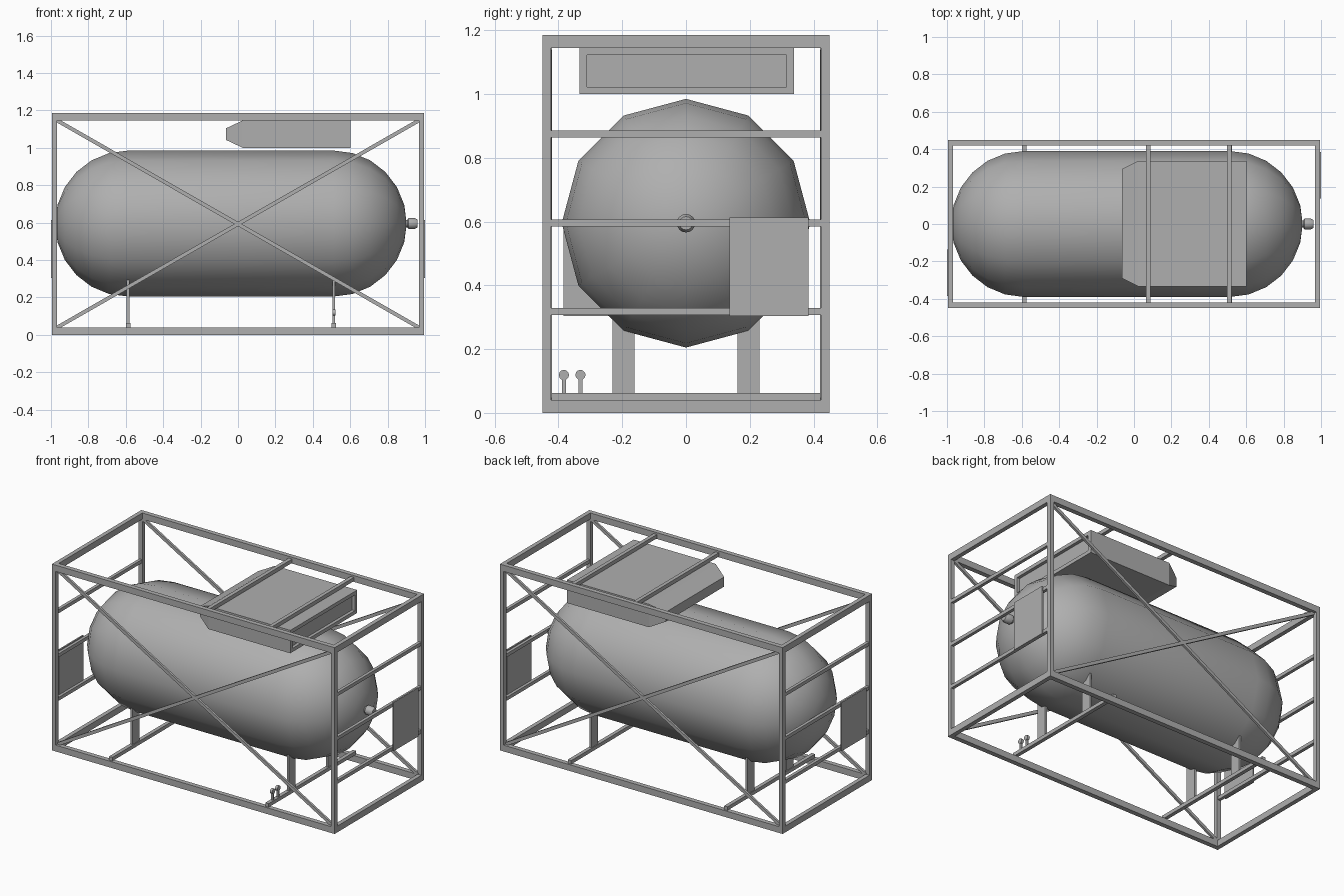
import bpy, bmesh, math
from mathutils import Vector, Matrix

if "Cube" in bpy.data.objects:
    bpy.data.objects.remove(bpy.data.objects["Cube"])

steel = bpy.data.materials.new("dark_grey_steel")
steel.diffuse_color = (0.43, 0.43, 0.43, 1)
steel.use_nodes = True
steel.node_tree.nodes["Principled BSDF"].inputs["Base Color"].default_value = steel.diffuse_color


def finish(name, bm, smooth=None):
    bmesh.ops.recalc_face_normals(bm, faces=bm.faces[:])
    me = bpy.data.meshes.new(name)
    bm.to_mesh(me)
    bm.free()
    me.materials.append(steel)
    ob = bpy.data.objects.new(name, me)
    bpy.context.collection.objects.link(ob)
    if smooth:
        bpy.ops.object.select_all(action='DESELECT')
        ob.select_set(True)
        bpy.context.view_layer.objects.active = ob
        bpy.ops.object.shade_smooth_by_angle(angle=math.radians(smooth))
    return ob


def add_box(bm, x, y, z):
    size = Matrix.Diagonal((x[1] - x[0], y[1] - y[0], z[1] - z[0], 1))
    mid = Matrix.Translation((sum(x) / 2, sum(y) / 2, sum(z) / 2))
    return bmesh.ops.create_cube(bm, size=1, matrix=mid @ size)["verts"]


def box(name, x, y, z):
    bm = bmesh.new()
    add_box(bm, x, y, z)
    return finish(name, bm)


def lathe_x(name, profile, sides, centre, smooth=40):
    """Revolve (x, radius) points around an axis parallel to x."""
    cy, cz = centre
    bm = bmesh.new()
    rings = []
    for x, r in profile:
        n = 1 if r == 0 else sides
        rings.append([bm.verts.new((x, cy + r * math.sin(2 * math.pi * i / sides),
                                    cz + r * math.cos(2 * math.pi * i / sides)))
                      for i in range(n)])
    for a, b in zip(rings, rings[1:]):
        for i in range(sides):
            j = (i + 1) % sides
            ring = [a[i % len(a)], a[j % len(a)], b[j % len(b)], b[i % len(b)]]
            bm.faces.new(list(dict.fromkeys(ring)))
    return finish(name, bm, smooth)


X, Y, H = 0.995, 0.45, 1.185       # frame half sizes and height
BEAM, POST = 0.04, 0.027

# Outer frame: long rails, end rails and corner posts
for level, z in (("bottom", (0, BEAM)), ("top", (H - BEAM, H))):
    for s, side in ((-1, "front"), (1, "back")):
        box(f"{level}_{side}_rail", (-X, X), sorted((s * Y, s * (Y - 0.03))), z)
    for s, side in ((-1, "left"), (1, "right")):
        box(f"{level}_{side}_rail", sorted((s * X, s * (X - POST))),
            (-Y + 0.03, Y - 0.03), z)
for sx, a in ((-1, "left"), (1, "right")):
    for sy, b in ((-1, "front"), (1, "back")):
        box(f"{b}_{a}_post", sorted((sx * X, sx * (X - POST))),
            sorted((sy * Y, sy * (Y - POST))), (BEAM, H - BEAM))
    # Ladder bars across each end
    for i, z in enumerate((0.318, 0.595, 0.875)):
        box(f"{a}_end_bar_{i + 1}", sorted((sx * (X - 0.002), sx * (X - 0.022))),
            (-Y + POST, Y - POST), (z - 0.011, z + 0.011))
    # Sign plate on each end
    box(f"{a}_plate", sorted((sx * 1.0, sx * (X - 0.004))),
        sorted((sx * 0.137, sx * 0.384)), (0.304, 0.613))

# Diagonal cross braces on front and back
for sy, b in ((-1, "front"), (1, "back")):
    for d in (-1, 1):
        p, q = Vector((-0.97, 0, 0.5925 - d * 0.555)), Vector((0.97, 0, 0.5925 + d * 0.555))
        brace = box(f"{b}_brace", (-(q - p).length / 2, (q - p).length / 2),
                    (-0.007, 0.007), (-0.01, 0.01))
        brace.rotation_euler.y = -math.atan2(q.z - p.z, q.x - p.x)
        brace.location = (p + q) / 2 + Vector((0, sy * 0.427, 0))

# Roof cross bars
for x in (0.075, 0.51):
    box("roof_bar", (x - 0.012, x + 0.012), (-Y + 0.03, Y - 0.03), (1.15, 1.174))

# Tank with domed ends
R, CZ, X0, X1 = 0.39, 0.595, -0.588, 0.512
steps = [math.radians(15 * i) for i in range(7)]
left = [(X0 - R * math.cos(a), R * math.sin(a)) for a in steps]
right = [(X1 + R * math.cos(a), R * math.sin(a)) for a in reversed(steps)]
left[0], right[-1] = (X0 - R, 0), (X1 + R, 0)
lathe_x("tank", left + right, 12, (0, CZ), 60)

# Outlet nozzle on the right dome
lathe_x("outlet_nozzle", [(0.88, 0), (0.88, 0.02), (0.905, 0.02), (0.912, 0.029),
                          (0.945, 0.029), (0.96, 0.021), (0.96, 0.0)], 16, (0, CZ))

# Floor cross bars and tank legs
for x in (X0, X1):
    box("floor_cross_bar", (x - 0.012, x + 0.012), (-Y + 0.01, Y - 0.01), (0.04, 0.063))
    for s in (-1, 1):
        box("tank_leg", (x - 0.007, x + 0.007), sorted((s * 0.162, s * 0.23)), (0.06, 0.295))

# Small gauges on the right floor bar
for y in (-0.383, -0.331):
    box("gauge_stem", (X1 - 0.006, X1 + 0.006), (y - 0.006, y + 0.006), (0.06, 0.11))
    lathe_x("gauge_dial", [(X1 - 0.008, 0), (X1 - 0.008, 0.016), (X1 + 0.008, 0.016),
                           (X1 + 0.008, 0)], 12, (y, 0.119))

# Control cabinet: tapered left end, recessed right end
bm = bmesh.new()
add_box(bm, (0.025, 0.602), (-0.334, 0.338), (1.0, 1.146))
bm.faces.ensure_lookup_table()
end = min(bm.faces, key=lambda f: f.calc_center_median().x)
panel = max(bm.faces, key=lambda f: f.calc_center_median().x)
cap = bmesh.ops.extrude_discrete_faces(bm, faces=[end])["faces"][0]
mid = cap.calc_center_median()
for v in cap.verts:
    v.co = (-0.065, mid.y + (v.co.y - mid.y) * 0.87, mid.z + (v.co.z - mid.z) * 0.42)
bmesh.ops.inset_region(bm, faces=[panel], thickness=0.023, use_even_offset=True)
rim = bmesh.ops.extrude_discrete_faces(bm, faces=[panel])["faces"][0]
bmesh.ops.translate(bm, verts=rim.verts[:], vec=(-0.02, 0, 0))
finish("control_cabinet", bm)
